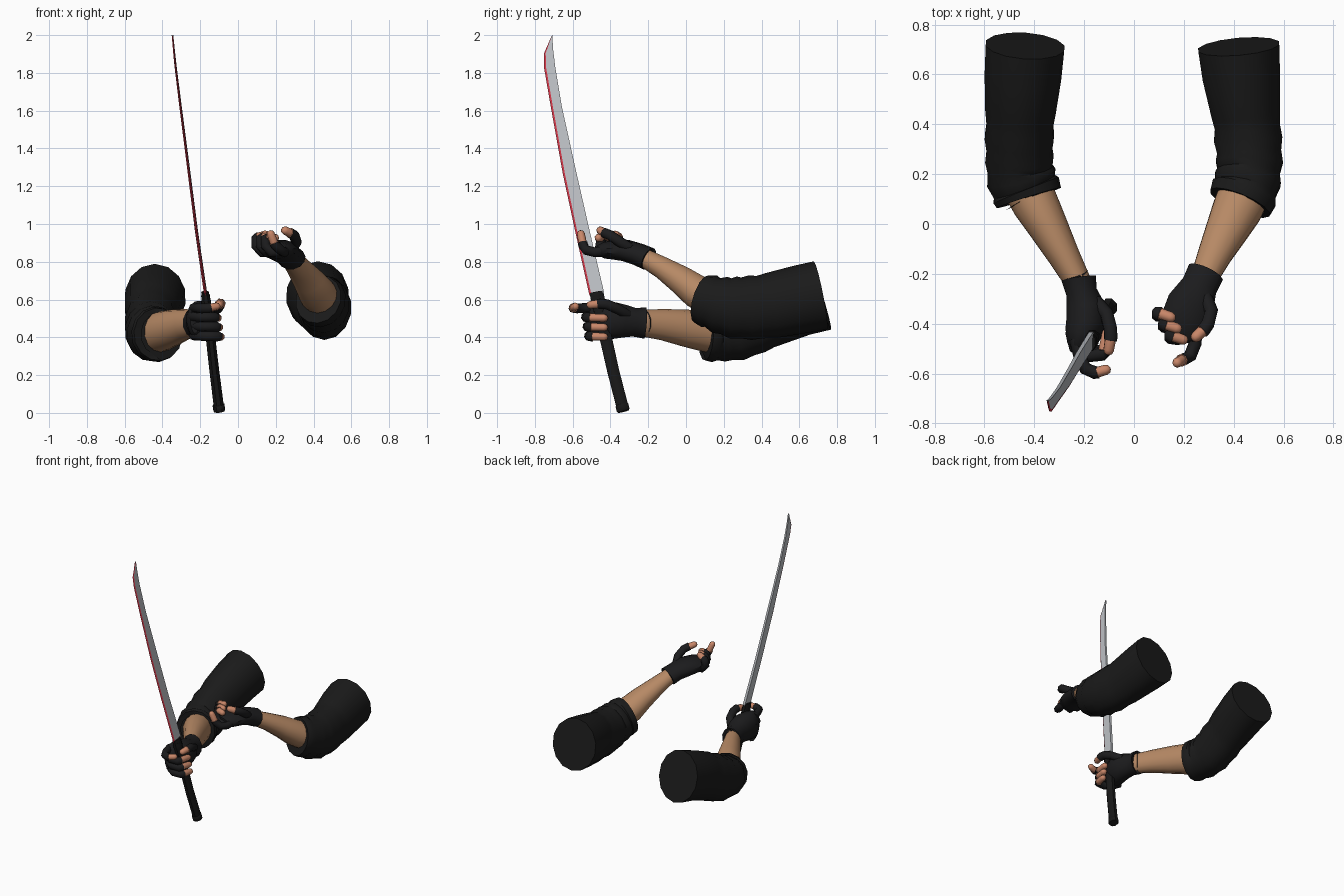
import bpy, bmesh, math
from mathutils import Vector


def colour(name, rgb):
    m = bpy.data.materials.new(name)
    m.diffuse_color = (*rgb, 1)
    return m


CLOTH = colour("black cloth", (0.0105, 0.0105, 0.0105))
GLOVE = colour("glove black", (0.0115, 0.0115, 0.0125))
GRIP = colour("grip black", (0.009, 0.009, 0.009))
SKIN = colour("arm skin", (0.47, 0.25, 0.13))
FINGER = colour("finger skin", (0.58, 0.24, 0.14))
STEEL = colour("steel", (0.52, 0.54, 0.57))
RED = colour("red edge", (0.72, 0.04, 0.07))


def finish(name, bm, mats, angle=40):
    bmesh.ops.recalc_face_normals(bm, faces=bm.faces)
    me = bpy.data.meshes.new(name)
    bm.to_mesh(me)
    bm.free()
    for m in mats:
        me.materials.append(m)
    ob = bpy.data.objects.new(name, me)
    bpy.context.collection.objects.link(ob)
    bpy.ops.object.select_all(action='DESELECT')
    ob.select_set(True)
    bpy.context.view_layer.objects.active = ob
    bpy.ops.object.shade_smooth_by_angle(angle=math.radians(angle))
    return ob


def tube(name, rings, mats, sides=14, ref=(0, 0, 1), split=99, angle=40):
    """Loft elliptical rings (x, y, z, side radius, up radius) along a path."""
    bm = bmesh.new()
    pts = [Vector(r[:3]) for r in rings]
    up = Vector(ref)
    loops = []
    for i, r in enumerate(rings):
        t = (pts[min(i + 1, len(pts) - 1)] - pts[max(i - 1, 0)]).normalized()
        up = (up - t * up.dot(t)).normalized()
        side = t.cross(up)
        loops.append([bm.verts.new(pts[i] + side * math.cos(a) * r[3] + up * math.sin(a) * r[4])
                      for a in (2 * math.pi * (k + .5) / sides for k in range(sides))])
    for i, (a, b) in enumerate(zip(loops, loops[1:])):
        for k in range(sides):
            n = (k + 1) % sides
            f = bm.faces.new((a[k], a[n], b[n], b[k]))
            f.material_index = int(i >= split)
    bm.faces.new(loops[0])
    bm.faces.new(loops[-1]).material_index = int(split < 99)
    return finish(name, bm, mats, angle)


def finger(name, pts, r=0.025):
    """Gloved finger whose last section is bare, with a rounded tip."""
    p = [Vector(q) for q in pts]
    d = p[-1] - p[-2]
    tip = d.normalized() * r
    rings = [(*q, r, r) for q in p[:-2]]
    hem = p[-2] + d * .15
    rings += [(*p[-2], r, r), (*hem, r, r), (*(hem + d * .01), r * .84, r * .84),
              (*(p[-1] - tip * .7), r * .8, r * .8), (*(p[-1] - tip * .2), r * .6, r * .6),
              (*p[-1], r * .22, r * .22)]
    tube(name, rings, [GLOVE, FINGER], 8, (.3, .2, 1), len(p) - 1, 60)


# Sleeves with gathered folds near the elbow
tube("left_sleeve", [
    (-.437, .715, .615, .162, .182), (-.445, .60, .58, .158, .175),
    (-.455, .46, .525, .145, .17), (-.458, .40, .495, .136, .162),
    (-.46, .35, .475, .142, .168), (-.46, .30, .45, .134, .158),
    (-.46, .26, .435, .140, .162), (-.457, .22, .425, .133, .148),
    (-.452, .185, .42, .143, .150), (-.44, .15, .415, .132, .138),
    (-.433, .135, .415, .142, .147), (-.422, .105, .416, .136, .140),
    (-.425, .110, .416, .105, .110)], [CLOTH])
tube("right_sleeve", [
    (.42, .712, .622, .167, .184), (.43, .60, .60, .16, .181),
    (.448, .45, .568, .142, .174), (.455, .39, .56, .134, .166),
    (.458, .34, .557, .141, .171), (.462, .29, .556, .132, .161),
    (.463, .25, .558, .138, .165), (.46, .21, .565, .128, .150),
    (.457, .18, .572, .137, .154), (.447, .14, .585, .127, .135),
    (.442, .125, .59, .138, .143), (.425, .085, .602, .131, .132),
    (.428, .092, .6, .10, .105)], [CLOTH])

# Bare forearms
tube("left_forearm", [(-.43, .15, .42, .1, .105), (-.395, .08, .435, .095, .106),
                      (-.345, -.01, .45, .082, .098), (-.28, -.13, .468, .065, .082),
                      (-.22, -.24, .476, .053, .07)], [SKIN])
tube("right_forearm", [(.445, .13, .60, .105, .095), (.415, .06, .64, .102, .09),
                       (.375, -.02, .70, .088, .077), (.325, -.12, .765, .07, .06),
                       (.28, -.22, .82, .055, .05)], [SKIN])

# Glove palms with flared wrist cuffs
tube("left_glove", [(-.218, -.222, .476, .055, .065), (-.222, -.218, .476, .072, .085),
                    (-.21, -.275, .48, .064, .078), (-.195, -.33, .486, .08, .09),
                    (-.192, -.39, .49, .082, .102), (-.205, -.44, .49, .075, .105),
                    (-.222, -.49, .49, .05, .095), (-.228, -.51, .49, .025, .07)], [GLOVE], 12)
tube("right_glove", [(.283, -.205, .817, .05, .045), (.287, -.197, .815, .077, .062),
                     (.262, -.25, .838, .075, .06), (.228, -.32, .86, .098, .058),
                     (.205, -.385, .862, .1, .05), (.20, -.43, .862, .088, .045),
                     (.195, -.465, .862, .055, .028)], [GLOVE], 12)

# Left fingers wrapped round the grip
for i in range(3):
    z = .51 - i * .05
    s = i * .008
    finger("left_grip_finger_%d" % (i + 1),
           [(-.25 + s, -.43, z), (-.235 + s, -.495 + s, z), (-.185 + s, -.53 + s, z - .003),
            (-.125 + s, -.523 + s, z - .005), (-.103 + s, -.415, z - .008)], .027)
finger("left_index_finger", [(-.235, -.46, .555), (-.215, -.54, .555), (-.195, -.58, .553),
                             (-.155, -.597, .555), (-.095, -.58, .567)], .026)
finger("left_thumb", [(-.155, -.31, .52), (-.11, -.36, .55), (-.095, -.42, .575),
                      (-.093, -.455, .578), (-.105, -.525, .57)], .028)

# Right fingers curled upward round an open palm
for i in range(3):
    y = -.345 - i * .045
    x = i * .025
    finger("right_curled_finger_%d" % (i + 1),
           [(.19 + x, y - .01, .855), (.125 + x, y - .025, .85), (.095 + x, y - .02, .885),
            (.097 + x, y - .012, .928), (.165 + x, y - .035, .95 - i * .012)], .027)
finger("right_index_finger", [(.25, -.42, .86), (.245, -.48, .85), (.225, -.53, .862),
                              (.195, -.545, .89), (.167, -.56, .965)], .026)
finger("right_thumb", [(.285, -.29, .87), (.31, -.35, .905), (.297, -.40, .94),
                       (.28, -.425, .95), (.235, -.465, .972)], .028)

# Sword grip, pommel and collar
tube("sword_grip", [(-.101, -.336, .03, .029, .034), (-.125, -.385, .22, .028, .034),
                    (-.148, -.43, .42, .027, .035), (-.172, -.471, .62, .025, .037)],
     [GRIP], 8, (0, 1, 0))
tube("pommel", [(-.0985, -.331, .008, .029, .032), (-.0995, -.333, .016, .034, .037),
                (-.103, -.339, .04, .034, .037), (-.104, -.341, .046, .028, .033)],
     [GRIP], 8, (0, 1, 0))
tube("collar", [(-.168, -.464, .585, .028, .04), (-.175, -.474, .64, .021, .039)],
     [GRIP], 8, (0, 1, 0))

# Curved blade: edge y, edge z, spine y, spine z, x
stations = [(-.511, .62, -.433, .635, -.172), (-.587, .963, -.51, .963, -.220),
            (-.652, 1.265, -.582, 1.28, -.260), (-.714, 1.61, -.657, 1.62, -.304),
            (-.752, 1.83, -.692, 1.83, -.330), (-.753, 1.90, -.703, 1.92, -.339),
            (-.712, 1.995, -.708, 2.0, -.347)]
bm = bmesh.new()
rows = []
for i, (ye, ze, yb, zb, x) in enumerate(stations):
    h = .009 - .0008 * i
    e, b = Vector((x, ye, ze)), Vector((x, yb, zb))
    m = e.lerp(b, min(.011 / (b - e).length, .5))
    off = Vector((h, 0, 0))
    rows.append([bm.verts.new(v) for v in (e, m + off * .8, b + off, b - off, m - off * .8)])
for a, b in zip(rows, rows[1:]):
    for k in range(5):
        n = (k + 1) % 5
        f = bm.faces.new((a[k], a[n], b[n], b[k]))
        f.material_index = int(k in (0, 4))
bm.faces.new(rows[0])
bm.faces.new(rows[-1])
finish("blade", bm, [STEEL, RED], 20)
